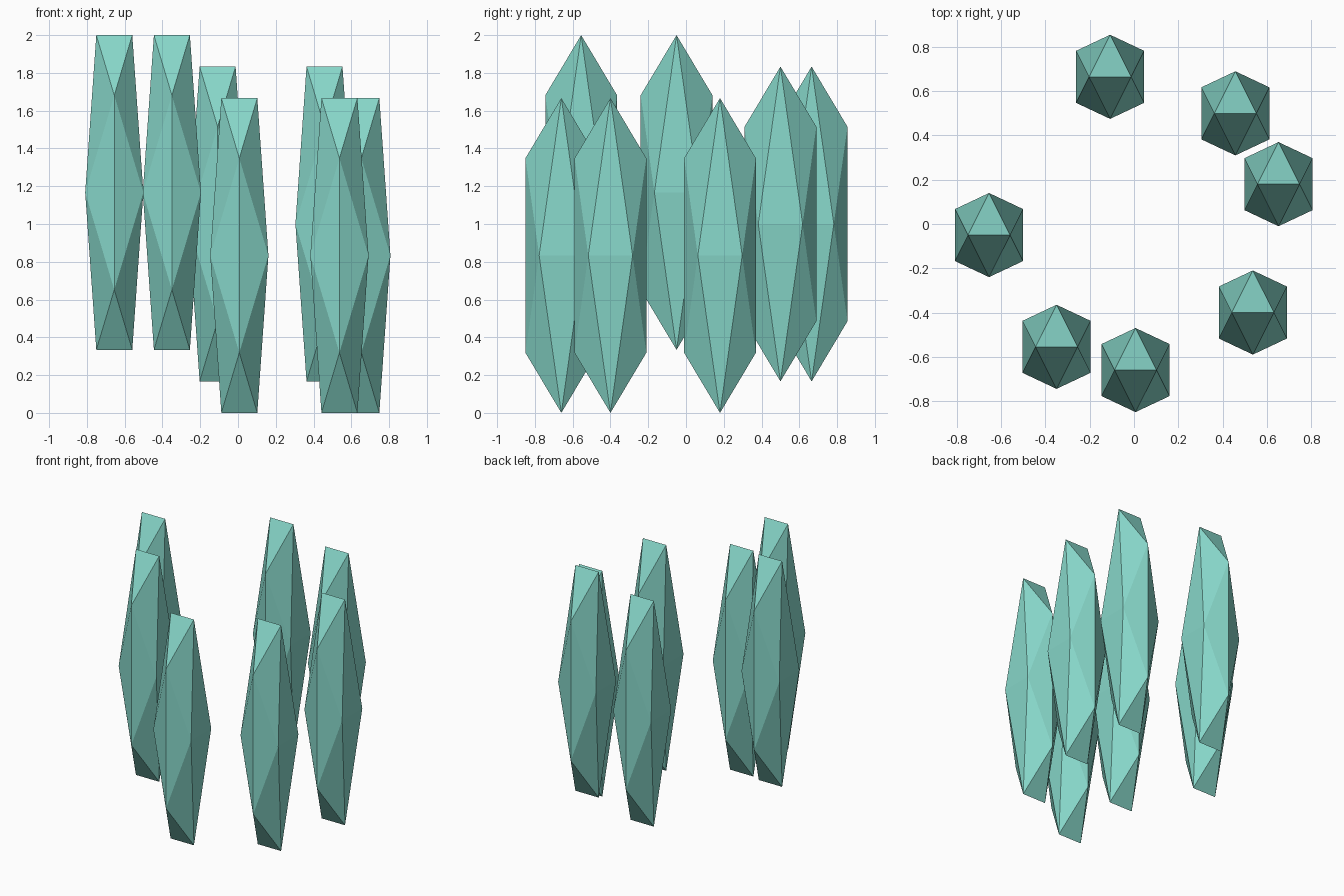
import bpy, bmesh
from math import sqrt

if "Cube" in bpy.data.objects:
    bpy.data.objects.remove(bpy.data.objects["Cube"])

PHI = (1 + sqrt(5)) / 2
HALF = (0.154, 0.19, 0.8333)   # half extents of one crystal

# Colour
teal = bpy.data.materials.new("teal")
teal.diffuse_color = (0.24, 0.67, 0.58, 1)
teal.use_nodes = True
teal.node_tree.nodes["Principled BSDF"].inputs["Base Color"].default_value = teal.diffuse_color

# One crystal: icosahedron with edges along the axes, stretched in z
bm = bmesh.new()
for a in (-1, 1):
    for b in (-PHI, PHI):
        for co in ((a, 0, b), (0, b, a), (b, a, 0)):
            bm.verts.new([c / PHI * h for c, h in zip(co, HALF)])
bmesh.ops.convex_hull(bm, input=bm.verts[:])
bmesh.ops.recalc_face_normals(bm, faces=bm.faces[:])
mesh = bpy.data.meshes.new("crystal")
bm.to_mesh(mesh)
bm.free()
mesh.materials.append(teal)

# Ring of seven crystals at three heights
centres = [
    (-0.655, -0.05, 1.1667),
    (-0.35, -0.555, 1.1667),
    (0.007, -0.66, 0.8333),
    (0.537, -0.40, 0.8333),
    (0.653, 0.18, 0.8333),
    (0.458, 0.50, 1.0),
    (-0.108, 0.665, 1.0),
]
for i, loc in enumerate(centres, 1):
    ob = bpy.data.objects.new(f"crystal_{i}", mesh)
    ob.location = loc
    bpy.context.collection.objects.link(ob)
